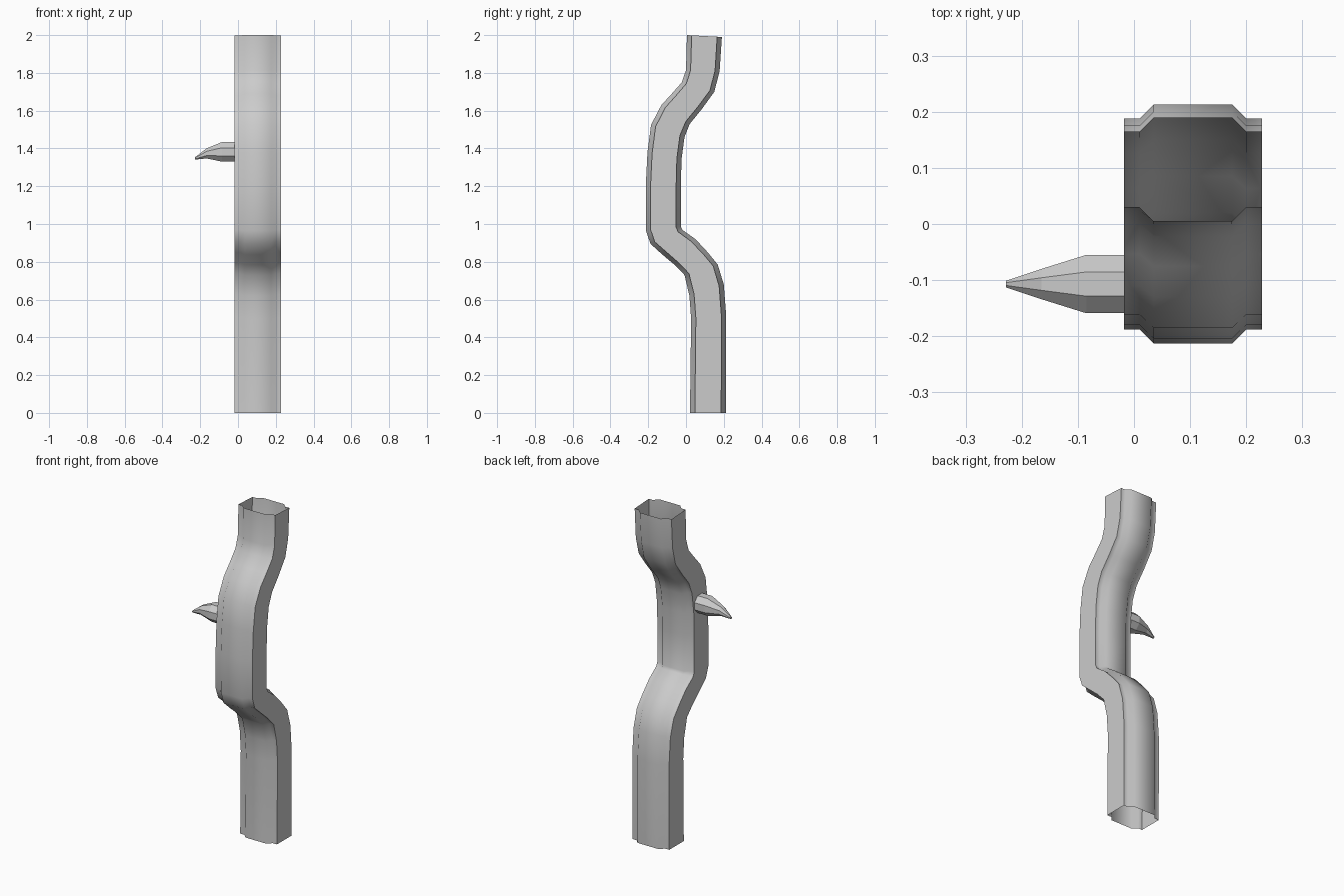
import bpy, bmesh, math

if "Cube" in bpy.data.objects:
    bpy.data.objects.remove(bpy.data.objects["Cube"])


def loft(name, rings, cap_end=False):
    """Skin a list of equal-length closed rings; ends stay open unless capped."""
    bm = bmesh.new()
    loops = [[bm.verts.new(p) for p in ring] for ring in rings]
    for a, b in zip(loops, loops[1:]):
        n = len(a)
        for i in range(n):
            j = (i + 1) % n
            bm.faces.new((a[i], a[j], b[j], b[i]))
    if cap_end:
        bm.faces.new(loops[-1])
    bmesh.ops.recalc_face_normals(bm, faces=bm.faces)
    mesh = bpy.data.meshes.new(name)
    bm.to_mesh(mesh)
    bm.free()
    obj = bpy.data.objects.new(name, mesh)
    bpy.context.collection.objects.link(obj)
    return obj


# Bent pipe: front and back (y, z) of each station along the side profile
stations = [
    ((0.021, 0.0), (0.212, 0.0)), ((0.027, 0.50), (0.213, 0.51)),
    ((0.018, 0.62), (0.200, 0.68)), ((-0.008, 0.73), (0.168, 0.785)),
    ((-0.062, 0.785), (0.115, 0.85)), ((-0.125, 0.838), (0.050, 0.92)),
    ((-0.188, 0.895), (-0.018, 0.968)), ((-0.212, 0.965), (-0.027, 0.985)),
    ((-0.213, 1.20), (-0.027, 1.20)), ((-0.204, 1.38), (-0.024, 1.34)),
    ((-0.185, 1.525), (-0.008, 1.46)), ((-0.130, 1.63), (0.020, 1.53)),
    ((-0.075, 1.69), (0.085, 1.61)), ((-0.022, 1.75), (0.150, 1.70)),
    ((0.0, 1.815), (0.178, 1.81)), ((0.005, 2.0), (0.190, 1.99)),
]
# Section: raised centre panel on front and back, as (x, front-to-back fraction)
half = [(-0.018, 0.135), (0.010, 0.135), (0.035, 0.0),
        (0.175, 0.0), (0.200, 0.135), (0.228, 0.135)]
section = half + [(x, 1 - t) for x, t in reversed(half)]
rings = [[(x, f[0] + (b[0] - f[0]) * t, f[1] + (b[1] - f[1]) * t)
          for x, t in section] for f, b in stations]
pipe = loft("bent_pipe", rings)
bpy.context.view_layer.objects.active = pipe
pipe.select_set(True)
bpy.ops.object.shade_smooth_by_angle(angle=math.radians(50))

# Drooping octagonal thorn: (x, centre z, flat radius) stations
thorn = [(-0.018, 1.382, 0.052), (-0.085, 1.382, 0.052),
         (-0.165, 1.374, 0.027), (-0.228, 1.347, 0.006)]
angles = [math.pi / 8 + k * math.pi / 4 for k in range(8)]
k = 1 / math.cos(math.pi / 8)
loft("thorn", [[(x, -0.107 + r * k * math.cos(a), z + r * k * math.sin(a))
                for a in angles] for x, z, r in thorn], cap_end=True)
